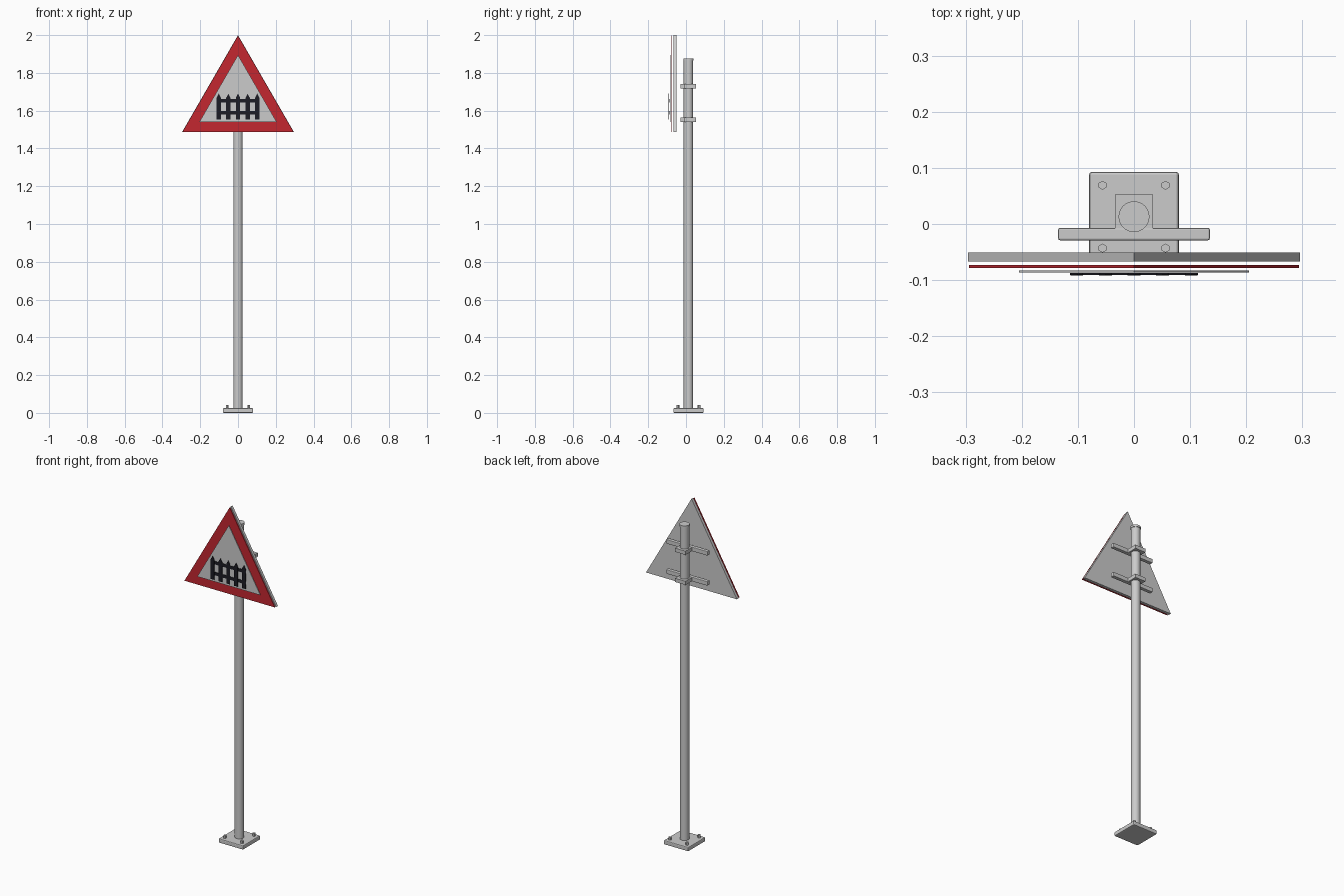
import bpy, bmesh, math

if "Cube" in bpy.data.objects:
    bpy.data.objects.remove(bpy.data.objects["Cube"])

CY = 0.013   # pole axis in y


def material(name, rgb):
    m = bpy.data.materials.new(name)
    m.diffuse_color = (*rgb, 1)
    m.use_nodes = True
    m.node_tree.nodes["Principled BSDF"].inputs["Base Color"].default_value = m.diffuse_color
    return m


RED = material("red", (0.55, 0.02, 0.03))
WHITE = material("light_grey", (0.55, 0.55, 0.55))
BLACK = material("black", (0.012, 0.012, 0.018))


def box(name, x, y, z, bevel=0, mat=None):
    """Box from (min, max) ranges, with optional rounded edges."""
    bpy.ops.mesh.primitive_cube_add(size=1, location=[sum(r) / 2 for r in (x, y, z)])
    o = bpy.context.object
    o.name = name
    o.scale = [r[1] - r[0] for r in (x, y, z)]
    bpy.ops.object.transform_apply(location=False, rotation=False, scale=True)
    if bevel:
        b = o.modifiers.new("bevel", 'BEVEL')
        b.width, b.segments = bevel, 2
    if mat:
        o.data.materials.append(mat)
    return o


def cylinder(name, r, x, y, z, sides):
    bpy.ops.mesh.primitive_cylinder_add(vertices=sides, radius=r, depth=z[1] - z[0],
                                        location=(x, y, (z[0] + z[1]) / 2))
    o = bpy.context.object
    o.name = name
    if sides > 8:
        bpy.ops.object.shade_smooth_by_angle()
    return o


def plate(name, outline, y, mat=None):
    """Extrude an x-z outline between two y values."""
    bm = bmesh.new()
    face = bm.faces.new([bm.verts.new((px, y[0], pz)) for px, pz in outline])
    ext = bmesh.ops.extrude_face_region(bm, geom=[face])
    verts = [g for g in ext["geom"] if isinstance(g, bmesh.types.BMVert)]
    bmesh.ops.translate(bm, verts=verts, vec=(0, y[1] - y[0], 0))
    bmesh.ops.recalc_face_normals(bm, faces=bm.faces)
    me = bpy.data.meshes.new(name)
    bm.to_mesh(me)
    bm.free()
    o = bpy.data.objects.new(name, me)
    bpy.context.collection.objects.link(o)
    if mat:
        me.materials.append(mat)
    return o


def triangle(half_width):
    r = half_width * 2 / math.sqrt(3)
    return [(-half_width, 1.658 - r / 2), (half_width, 1.658 - r / 2), (0, 1.658 + r)]


# Base plate and anchor bolts
box("base_plate", (-0.08, 0.08), (CY - 0.08, CY + 0.08), (0, 0.025), 0.005)
for sx in (-1, 1):
    for sy in (-1, 1):
        cylinder("anchor_bolt", 0.008, sx * 0.056, CY + sy * 0.056, (0.02, 0.042), 6)

# Pole with cap
cylinder("pole", 0.025, 0, CY, (0.02, 1.868), 32)
cylinder("pole_cap", 0.0275, 0, CY, (1.865, 1.877), 32)

# Clamps and cross bars behind the sign
for z in (1.552, 1.729):
    box("clamp", (-0.034, 0.034), (CY - 0.04, CY + 0.04), (z - 0.011, z + 0.011))
    box("cross_bar", (-0.135, 0.135), (-0.029, -0.007), (z - 0.0125, z + 0.0125), 0.003)

# Layered triangular sign
plate("sign_backing", triangle(0.296), (-0.067, -0.051))
plate("sign_border", triangle(0.294), (-0.078, -0.073), RED)
plate("sign_face", triangle(0.205), (-0.086, -0.083), WHITE)

# Fence symbol: pointed pickets and two rails
for i in range(-2, 3):
    x, w = i * 0.051, 0.0115
    plate("fence_picket", [(x - w, 1.553), (x + w, 1.553), (x + w, 1.668),
                           (x, 1.69), (x - w, 1.668)], (-0.092, -0.089), BLACK)
for z in (1.589, 1.653):
    box("fence_rail", (-0.114, 0.114), (-0.0905, -0.0875), (z - 0.009, z + 0.009), 0, BLACK)
